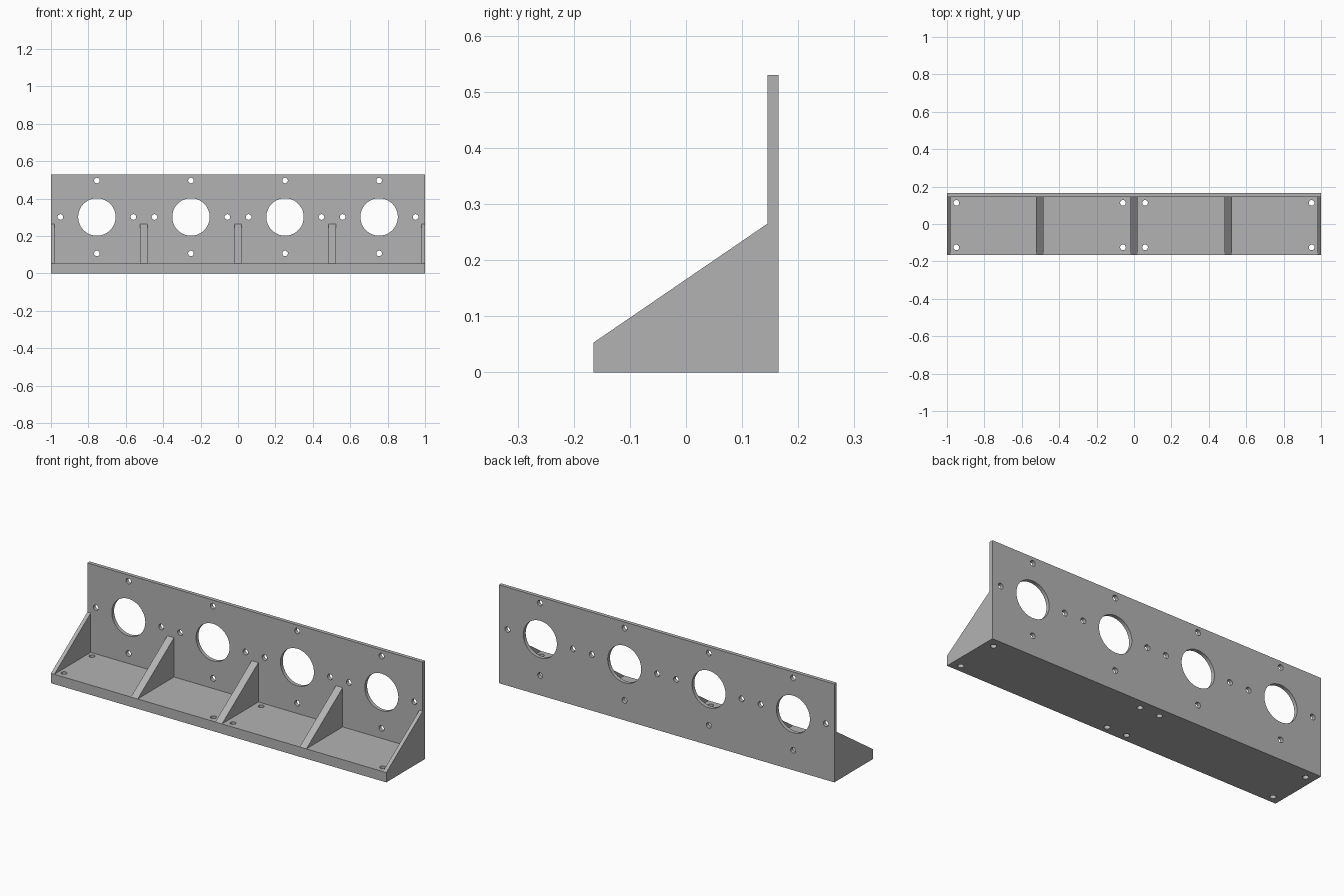
import bpy
import bmesh
import math
from mathutils import Matrix

default_cube = bpy.data.objects.get("Cube")
if default_cube:
    bpy.data.objects.remove(default_cube, do_unlink=True)

# Main dimensions
HALF_X, HALF_Y, HEIGHT = 1.0, 0.165, 0.53
PLATE_FRONT = 0.145
FLOOR = 0.053
RIB_TOP = 0.265
PITCH = 0.503
RIB_HALF = 0.02
HOLE_Z, BOLT_RADIUS, PORT_RADIUS, BOLT_CIRCLE = 0.302, 0.015, 0.1, 0.195

grey = bpy.data.materials.new("matte_grey")
grey.use_nodes = True
GREY = (0.45, 0.45, 0.45, 1)
grey.diffuse_color = GREY
grey.node_tree.nodes["Principled BSDF"].inputs["Base Color"].default_value = GREY


def make_object(name, bm):
    bmesh.ops.recalc_face_normals(bm, faces=bm.faces)
    mesh = bpy.data.meshes.new(name)
    bm.to_mesh(mesh)
    bm.free()
    mesh.materials.append(grey)
    obj = bpy.data.objects.new(name, mesh)
    bpy.context.scene.collection.objects.link(obj)
    return obj


def add_prism(bm, profile, x0, x1):
    """Extrude a closed (y, z) profile from x0 to x1."""
    face = bm.faces.new([bm.verts.new((x0, y, z)) for y, z in profile])
    result = bmesh.ops.extrude_face_region(bm, geom=[face])
    moved = [v for v in result["geom"] if isinstance(v, bmesh.types.BMVert)]
    bmesh.ops.translate(bm, verts=moved, vec=(x1 - x0, 0, 0))


def add_drill(bm, centre, radius, along_y, segments):
    """Cylinder long enough to pass through one wall."""
    turn = Matrix.Rotation(math.pi / 2, 4, "X") if along_y else Matrix()
    bmesh.ops.create_cone(bm, cap_ends=True, segments=segments, radius1=radius,
                          radius2=radius, depth=0.12,
                          matrix=Matrix.Translation(centre) @ turn)


def cut(target, cutter):
    """Subtract a cutter, then discard it."""
    cutter.hide_render = True
    mod = target.modifiers.new("cut", "BOOLEAN")
    mod.operation = "DIFFERENCE"
    mod.solver = "EXACT"
    mod.object = cutter
    bpy.context.view_layer.objects.active = target
    bpy.ops.object.modifier_apply(modifier=mod.name)
    bpy.data.objects.remove(cutter, do_unlink=True)


# Bracket body: base, upright plate and sloped gussets share one side profile
bm = bmesh.new()
add_prism(bm, [(-HALF_Y, 0), (HALF_Y, 0), (HALF_Y, HEIGHT), (PLATE_FRONT, HEIGHT),
               (PLATE_FRONT, RIB_TOP), (-HALF_Y, FLOOR)], -HALF_X, HALF_X)
bracket = make_object("mounting_bracket", bm)

# Four bays between the gussets
bm = bmesh.new()
for bay in range(-2, 2):
    left = max(bay * PITCH, -HALF_X) + RIB_HALF
    right = min((bay + 1) * PITCH, HALF_X) - RIB_HALF
    add_prism(bm, [(-0.3, FLOOR), (PLATE_FRONT, FLOOR), (PLATE_FRONT, 0.4),
                   (-0.3, 0.4)], left, right)
cut(bracket, make_object("bay_cutter", bm))

# Ports in the upright plate, each with four bolt holes around it
bm = bmesh.new()
for bay in range(-2, 2):
    x = (bay + 0.5) * PITCH
    add_drill(bm, (x, 0.155, HOLE_Z), PORT_RADIUS, True, 64)
    for dx, dz in ((1, 0), (-1, 0), (0, 1), (0, -1)):
        add_drill(bm, (x + dx * BOLT_CIRCLE, 0.155, HOLE_Z + dz * BOLT_CIRCLE),
                  BOLT_RADIUS, True, 24)

# Fixing holes through the base
for x in (-0.95, -0.059, 0.059, 0.95):
    for y in (-0.125, 0.113):
        add_drill(bm, (x, y, 0.02), BOLT_RADIUS, False, 24)
cut(bracket, make_object("hole_cutter", bm))

# Merge leftover flat seams and smooth only the hole walls
bm = bmesh.new()
bm.from_mesh(bracket.data)
bmesh.ops.remove_doubles(bm, verts=bm.verts, dist=0.0001)
bmesh.ops.dissolve_limit(bm, angle_limit=math.radians(0.5),
                         verts=bm.verts, edges=bm.edges)
bm.to_mesh(bracket.data)
bm.free()
bpy.ops.object.select_all(action="DESELECT")
bracket.select_set(True)
bpy.context.view_layer.objects.active = bracket
bpy.ops.object.shade_smooth_by_angle(angle=math.radians(30))
